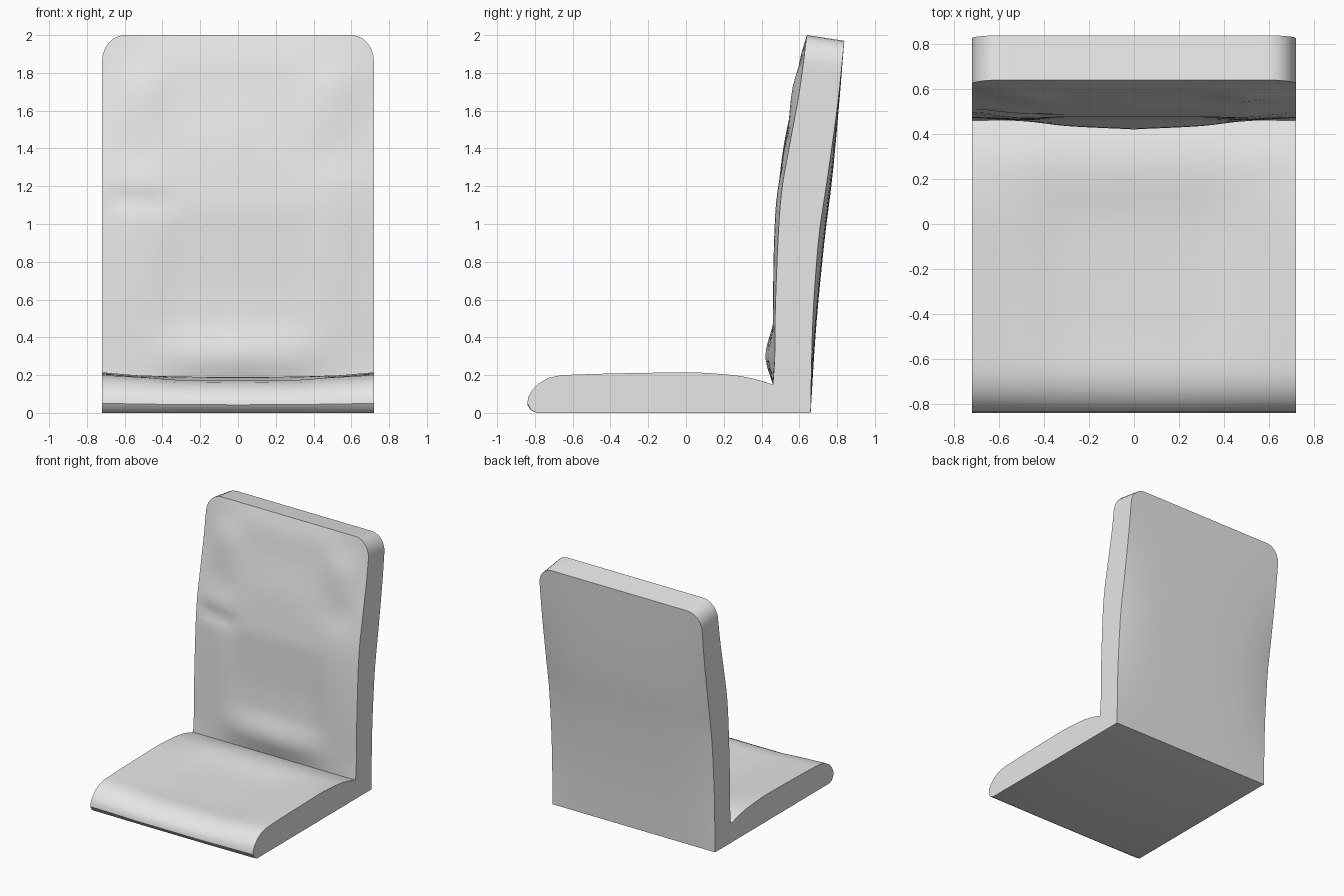
import bpy, bmesh, math

cube = bpy.data.objects.get("Cube")
if cube:
    bpy.data.objects.remove(cube)

HALF, TOP, RX, RZ = 0.72, 2.0, 0.12, 0.14


def smooth_interp(xs, ys, x):
    """Cubic interpolation with monotone-safe slopes through a few points."""
    n = len(xs)
    d = [(ys[i + 1] - ys[i]) / (xs[i + 1] - xs[i]) for i in range(n - 1)]
    m = [d[0]] + [0 if a * b <= 0 else 2 * a * b / (a + b) for a, b in zip(d, d[1:])] + [d[-1]]
    i = max(k for k in range(n - 1) if xs[k] <= x or k == 0)
    h = xs[i + 1] - xs[i]
    t = (x - xs[i]) / h
    return ((2 * t**3 - 3 * t**2 + 1) * ys[i] + (t**3 - 2 * t**2 + t) * h * m[i]
            + (3 * t**2 - 2 * t**3) * ys[i + 1] + (t**3 - t**2) * h * m[i + 1])


# Upholstery shape: one profile per distance from the middle
STATIONS = [0, 0.3, 0.47, HALF]
BACK_Z = [0.15, 0.3, 0.5, 0.75, 1.05, 1.2, 1.4, 1.7, 1.88, 2.0]
BACK_Y = [[.46, .42, .465, .475, .475, .49, .515, .575, .605, .64],
          [.46, .435, .465, .475, .475, .49, .52, .575, .605, .64],
          [.46, .455, .46, .462, .472, .488, .53, .56, .61, .64],
          [.46, .47, .472, .48, .495, .51, .545, .6, .625, .64]]
SEAT_Y = [-.66, -.45, -.2, 0, .25, .35, .46]
SEAT_Z = [[.172, .166, .166, .17, .19, .18, .15],
          [.174, .17, .17, .174, .192, .182, .15],
          [.186, .187, .188, .192, .197, .182, .15],
          [.2, .207, .212, .215, .2, .183, .15]]
NOSE = [(-.79, 0), (-.82, .015), (-.84, .05), (-.835, .085), (-.815, .12), (-.78, .155), (-.73, .185)]
REAR_Z = [0, 0.4, 0.9, 1.25, 1.65, 1.97]
REAR_EDGE = [.66, .668, .70, .75, .805, .838]
REAR_MID = [.66, .685, .732, .775, .812, .838]


def across(table, keys, key, x):
    return smooth_interp(STATIONS, [smooth_interp(keys, row, key) for row in table], abs(x))


def corner_height(x):
    u = max(0, abs(x) - (HALF - RX)) / RX
    return TOP - RZ * (1 - math.sqrt(max(0, 1 - u * u)))


def squash(z, x):
    """Pull the upper rows down under the rounded top corners."""
    return z if z < 1.6 else 1.6 + (z - 1.6) * (corner_height(x) - 1.6) / (TOP - 1.6)


def section(x):
    """Closed outline of the whole seat at one x position."""
    lip = across(SEAT_Z, SEAT_Y, SEAT_Y[0], x) / 0.2
    pts = [(x, y, z * lip) for y, z in NOSE]
    for i in range(20):
        y = -.66 + 1.12 * i / 20
        pts.append((x, y, across(SEAT_Z, SEAT_Y, y, x)))
    for i in range(41):
        z = squash(.15 + 1.85 * i / 40, x)
        y = across(BACK_Y, BACK_Z, z, x)
        # Wrinkle in the cover on the right bolster
        if x < -.3:
            fold = min(1, (-.3 - x) / .15) * min(1, (x + HALF) / .1)
            y += fold * .018 * math.exp(-((z - 1.1 - (-.3 - x) * .1) / .05) ** 2)
        pts.append((x, y, z))
    bulge = 1 - (abs(x) / HALF) ** 4
    for i in range(20, -1, -1):
        z = squash(1.97 * i / 20, x)
        a, b = (smooth_interp(REAR_Z, t, z) for t in (REAR_EDGE, REAR_MID))
        pts.append((x, a + (b - a) * bulge, z))
    return pts


# Columns are closer together around the rounded corners
half_cols = [i * .05 for i in range(13)]
half_cols += [HALF - RX + RX * math.sin(math.radians(a)) for a in range(15, 91, 15)]
columns = [-x for x in reversed(half_cols[1:])] + half_cols

bm = bmesh.new()
loops = [[bm.verts.new(p) for p in section(x)] for x in columns]
for a, b in zip(loops, loops[1:]):
    for i in range(len(a)):
        j = (i + 1) % len(a)
        bm.faces.new((a[i], a[j], b[j], b[i]))
bm.faces.new(loops[0])
bm.faces.new(loops[-1][::-1])
bmesh.ops.recalc_face_normals(bm, faces=bm.faces[:])

mesh = bpy.data.meshes.new("seat_and_backrest")
bm.to_mesh(mesh)
bm.free()
seat = bpy.data.objects.new("seat_and_backrest", mesh)
bpy.context.collection.objects.link(seat)

# Plain grey upholstery
grey = bpy.data.materials.new("grey_upholstery")
grey.use_nodes = True
colour = (0.8, 0.8, 0.8, 1)
grey.diffuse_color = colour
grey.node_tree.nodes["Principled BSDF"].inputs["Base Color"].default_value = colour
mesh.materials.append(grey)

bpy.context.view_layer.objects.active = seat
seat.select_set(True)
bpy.ops.object.shade_smooth_by_angle(angle=math.radians(35))
